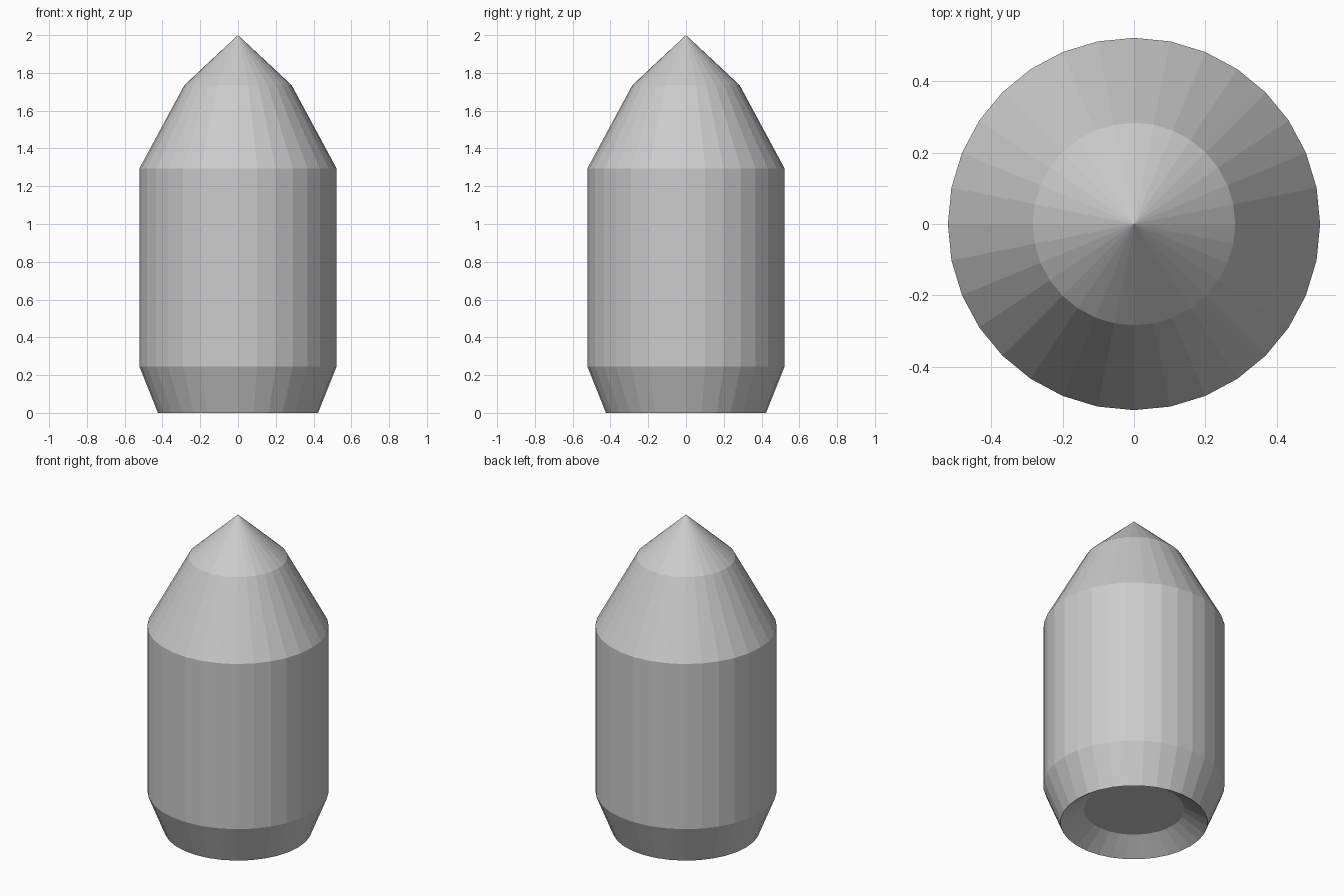
import bpy, bmesh
from math import sin, cos, pi

if "Cube" in bpy.data.objects:
    bpy.data.objects.remove(bpy.data.objects["Cube"])

SIDES = 32
# (radius, height) from the recess floor, round the rim and up to the shoulder
PROFILE = [(0.29, 0.087), (0.424, 0.0), (0.522, 0.245), (0.522, 1.294), (0.284, 1.735)]
TIP_Z = 2.0

bm = bmesh.new()
rings = [[bm.verts.new((r * cos(2 * pi * i / SIDES), r * sin(2 * pi * i / SIDES), z))
          for i in range(SIDES)] for r, z in PROFILE]

# side walls
for a, b in zip(rings, rings[1:]):
    for i in range(SIDES):
        j = (i + 1) % SIDES
        bm.faces.new((a[i], a[j], b[j], b[i]))

# flat recess floor and pointed tip
bm.faces.new(rings[0][::-1])
tip = bm.verts.new((0, 0, TIP_Z))
top = rings[-1]
for i in range(SIDES):
    bm.faces.new((top[i], top[(i + 1) % SIDES], tip))

mesh = bpy.data.meshes.new("pointed_shell")
bm.to_mesh(mesh)
bm.free()
bpy.context.collection.objects.link(bpy.data.objects.new("pointed_shell", mesh))
